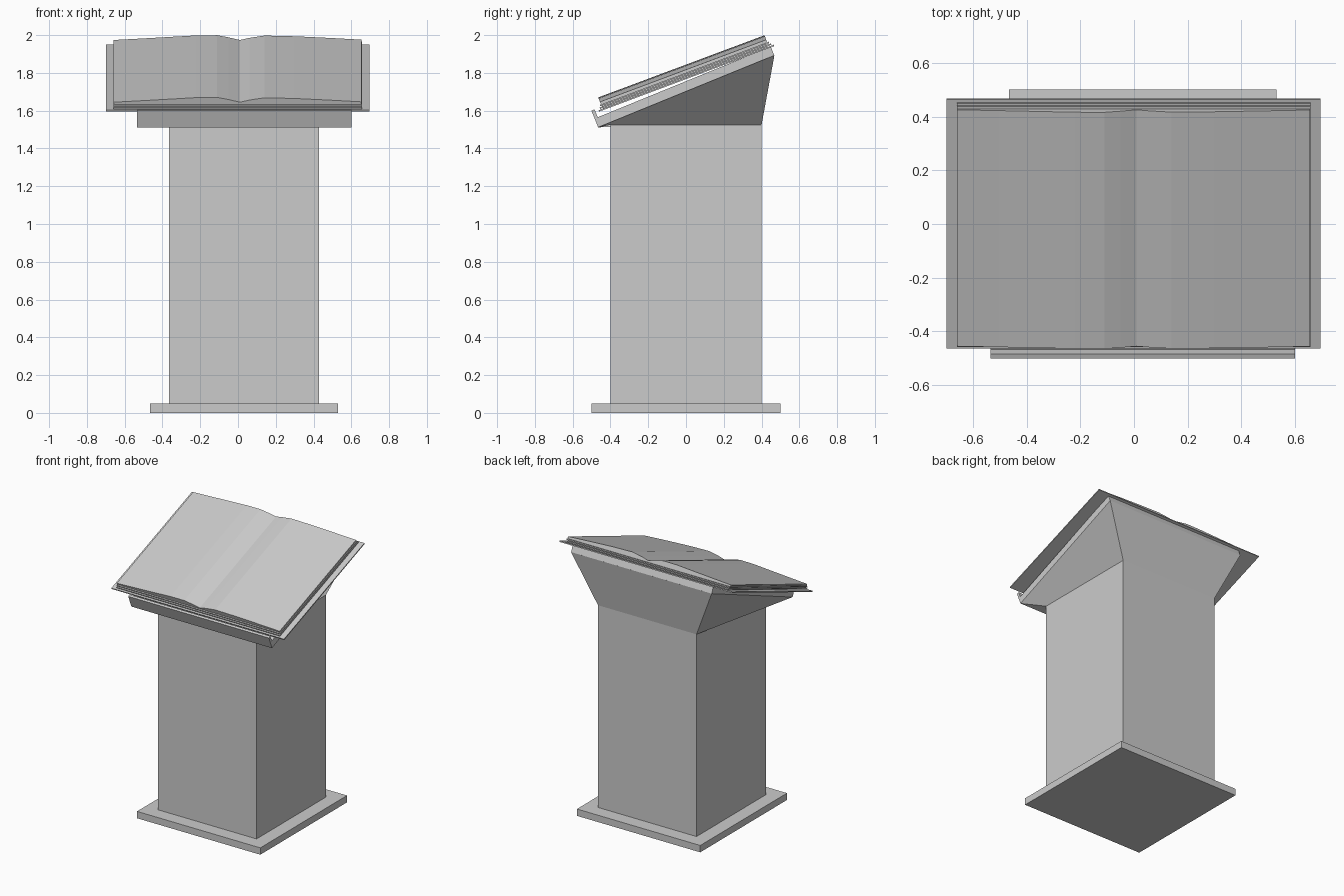
import bpy, bmesh
from math import atan2, radians
from mathutils import Vector, Matrix

if "Cube" in bpy.data.objects:
    bpy.data.objects.remove(bpy.data.objects["Cube"])

CX = 0.0325            # centre line of the stand


def finish(name, bm):
    bmesh.ops.recalc_face_normals(bm, faces=bm.faces[:])
    mesh = bpy.data.meshes.new(name)
    bm.to_mesh(mesh)
    bm.free()
    obj = bpy.data.objects.new(name, mesh)
    bpy.context.collection.objects.link(obj)
    return obj


def loft(name, ring_a, ring_b, matrix=Matrix()):
    """Closed solid between two matching outlines."""
    bm = bmesh.new()
    a, b = [[bm.verts.new(matrix @ Vector(p)) for p in r] for r in (ring_a, ring_b)]
    n = len(a)
    for i in range(n):
        j = (i + 1) % n
        bm.faces.new((a[i], a[j], b[j], b[i]))
    bm.faces.new(a)
    bm.faces.new(b)
    return finish(name, bm)


def rect(x0, x1, y0, y1, z0, z1):
    return [(x0, y0, z0), (x1, y0, z0), (x1, y1, z1), (x0, y1, z1)]


def box(name, x0, x1, y0, y1, z0, z1, matrix=Matrix()):
    return loft(name, rect(x0, x1, y0, y1, z0, z0), rect(x0, x1, y0, y1, z1, z1), matrix)


def slope(y, z, angle):
    return Matrix.Translation((0, y, z)) @ Matrix.Rotation(angle, 4, 'X')


# Base plate and column
box("base_plate", CX - 0.4975, CX + 0.4975, -0.5, 0.5, 0, 0.05)
box("column", CX - 0.3975, CX + 0.3975, -0.4, 0.4, 0.05, 1.525)

# Flared neck carrying the sloping desk
bx0, bx1 = CX - 0.5675, CX + 0.5675
loft("flared_neck", rect(CX - 0.3975, CX + 0.3975, -0.4, 0.4, 1.525, 1.525),
     rect(bx0, bx1, -0.465, 0.468, 1.512, 1.893))

# Sloping desk with a retaining lip at the front
L = [(0, 0), (1.007, 0), (1.007, 0.05), (0.018, 0.05), (0.018, 0.095), (0, 0.095)]
loft("desk_with_lip", [(bx0, y, z) for y, z in L], [(bx1, y, z) for y, z in L],
     slope(-0.465, 1.512, atan2(0.381, 0.933)))

# Open book: flat cover
book = slope(-0.46, 1.595, radians(20.5))
box("book_cover", -0.698, 0.695, 0, 0.99, 0, 0.008, book)

# Stacked page layers at the edges
for i in range(2):
    box(f"page_layer_{i + 1}", -0.66, 0.657, 0.010 + 0.006 * i, 0.978 - 0.007 * i,
        0.012 + 0.012 * i, 0.020 + 0.012 * i, book)
box("page_core", -0.65, 0.648, 0.025, 0.955, 0.006, 0.038, book)

# Curved open pages with a central gutter
top = [(-0.66, 0.045), (-0.5, 0.054), (-0.35, 0.063), (-0.22, 0.071), (-0.11, 0.072),
       (-0.05, 0.06), (0.01, 0.045), (0.06, 0.057), (0.14, 0.07), (0.3, 0.066),
       (0.48, 0.057), (0.655, 0.047)]
outline = top + [(0.655, 0.036), (-0.66, 0.036)]
loft("open_pages", [(x, 0.022, h) for x, h in outline],
     [(x, 0.962, h) for x, h in outline], book)
